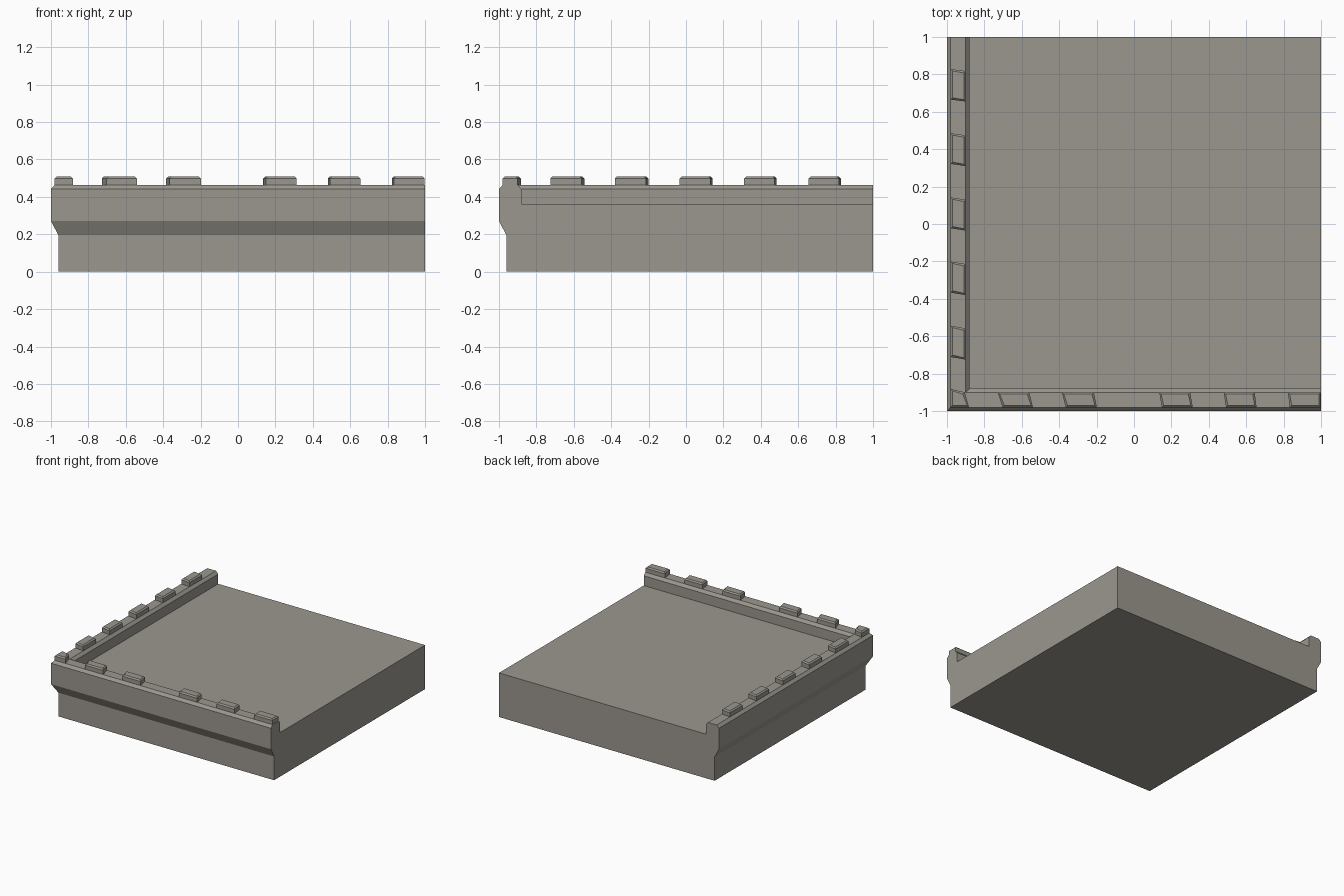
import bpy
import bmesh

if "Cube" in bpy.data.objects:
    bpy.data.objects.remove(bpy.data.objects["Cube"])

stone = bpy.data.materials.new("warm grey stone")
stone.diffuse_color = (0.33, 0.312, 0.275, 1)
stone.use_nodes = True
stone.node_tree.nodes["Principled BSDF"].inputs["Base Color"].default_value = stone.diffuse_color


def finish(bm, name):
    bmesh.ops.remove_doubles(bm, verts=bm.verts, dist=1e-5)
    bmesh.ops.recalc_face_normals(bm, faces=bm.faces)
    mesh = bpy.data.meshes.new(name)
    bm.to_mesh(mesh)
    bm.free()
    mesh.materials.append(stone)
    ob = bpy.data.objects.new(name, mesh)
    bpy.context.collection.objects.link(ob)
    return ob


# Roof slab: wall profile (offset, height) swept around an L-shaped corner
profile = [(-0.96, 0), (-0.96, 0.195), (-1, 0.27), (-1, 0.442), (-0.98, 0.464),
           (-0.9, 0.464), (-0.88, 0.442), (-0.88, 0.362)]
bm = bmesh.new()
rows = [[bm.verts.new(p) for p in ((1, u, z), (u, u, z), (u, 1, z))] for u, z in profile]
for a, b in zip(rows, rows[1:]):
    for i in (0, 1):
        bm.faces.new((a[i], a[i + 1], b[i + 1], b[i]))
# far corner closes the floor, underside and the two cut sides
low = bm.verts.new((1, 1, 0))
high = bm.verts.new((1, 1, profile[-1][1]))
bm.faces.new(rows[0] + [low])
bm.faces.new(rows[-1] + [high])
for i in (0, 2):
    bm.faces.new([r[i] for r in rows] + [high, low])
finish(bm, "roof_corner_slab")


# Merlons: slightly skewed blocks with chamfered tops
def merlon(name, corners):
    cx = sum(c[0] for c in corners) / 4
    cy = sum(c[1] for c in corners) / 4
    inset = 0.01
    bm = bmesh.new()
    rings = []
    for z, d in ((0.46, 0), (0.498, 0), (0.508, inset)):
        rings.append([bm.verts.new((x + (d if x < cx else -d), y + (d if y < cy else -d), z))
                      for x, y in corners])
    for a, b in zip(rings, rings[1:]):
        for i in range(4):
            j = (i + 1) % 4
            bm.faces.new((a[i], a[j], b[j], b[i]))
    bm.faces.new(rings[0])
    bm.faces.new(rings[-1])
    finish(bm, name)


out, inn = -0.98, -0.9
for n, (x0, x1, s0, s1) in enumerate([(-0.728, -0.56, 0.025, 0.02), (-0.385, -0.215, 0.02, 0.016),
                                      (0.135, 0.3, 0.014, 0.014), (0.48, 0.645, 0.012, 0.01),
                                      (0.823, 0.998, 0.01, 0)]):
    merlon(f"front_merlon_{n + 1}", [(x0 + s0, out), (x1 + s1, out), (x1, inn), (x0, inn)])

for n in range(5):
    y0, y1, s = 0.655 - 0.345 * n, 0.818 - 0.344 * n, 0.01 + 0.001 * n
    merlon(f"left_merlon_{n + 1}", [(out, y0 + s), (inn, y0), (inn, y1), (out, y1 + s)])

merlon("corner_merlon", [(out, out), (-0.882, out), (-0.905, -0.9), (out, -0.882)])
